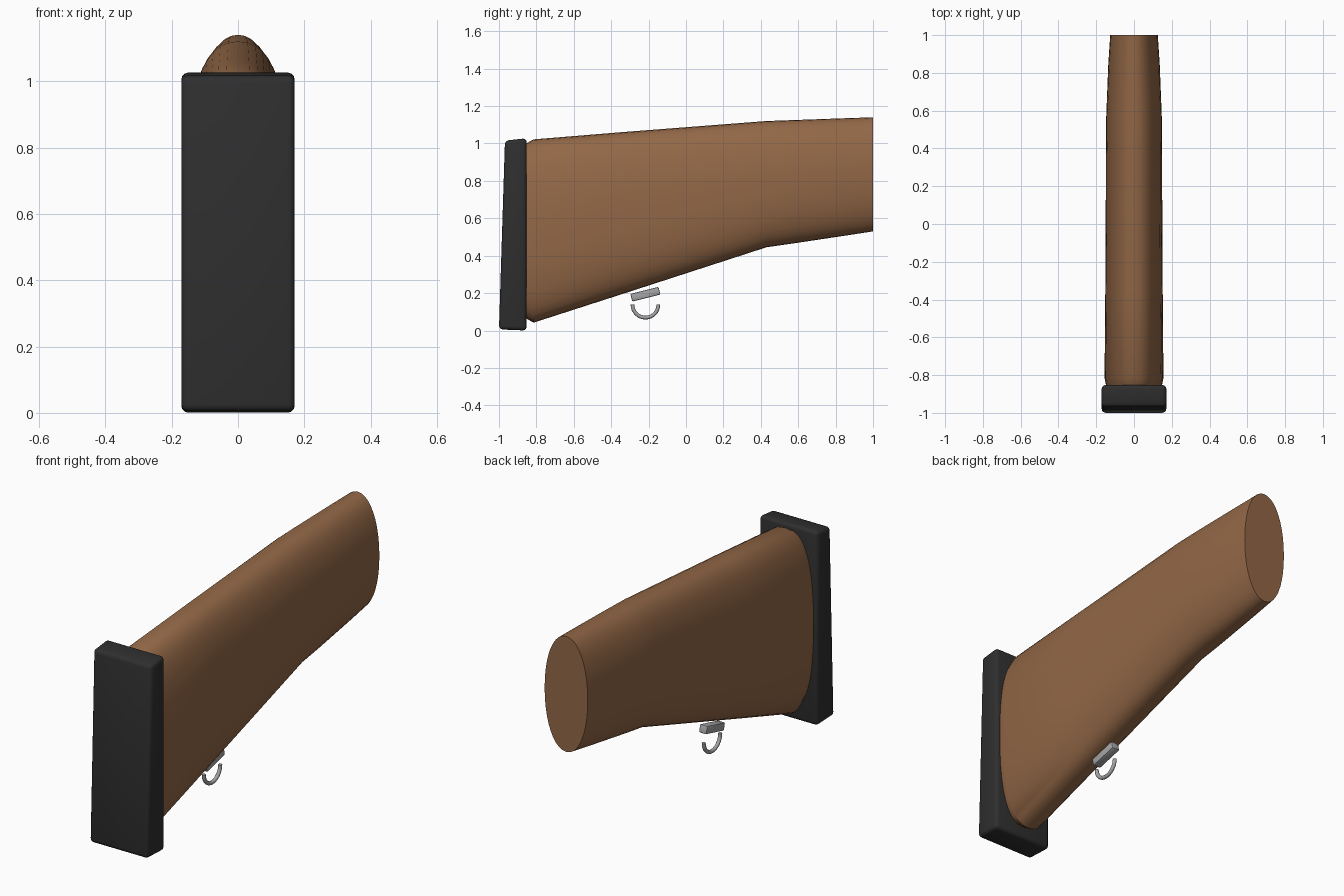
import bpy, bmesh, math
from mathutils import Matrix, Vector

if "Cube" in bpy.data.objects:
    bpy.data.objects.remove(bpy.data.objects["Cube"])


def material(name, rgb):
    m = bpy.data.materials.new(name)
    m.diffuse_color = (*rgb, 1)
    m.use_nodes = True
    m.node_tree.nodes["Principled BSDF"].inputs["Base Color"].default_value = m.diffuse_color
    return m


WOOD = material("brown wood", (0.29, 0.137, 0.062))
RUBBER = material("black rubber", (0.028, 0.028, 0.028))
METAL = material("grey metal", (0.38, 0.38, 0.39))


def finish(name, bm, mat, angle=35):
    bmesh.ops.recalc_face_normals(bm, faces=bm.faces)
    me = bpy.data.meshes.new(name)
    bm.to_mesh(me)
    bm.free()
    me.materials.append(mat)
    ob = bpy.data.objects.new(name, me)
    bpy.context.collection.objects.link(ob)
    bpy.ops.object.select_all(action='DESELECT')
    ob.select_set(True)
    bpy.context.view_layer.objects.active = ob
    bpy.ops.object.shade_smooth_by_angle(angle=math.radians(angle))
    return ob


def loft(bm, rings, closed=True):
    rows = [[bm.verts.new(p) for p in r] for r in rings]
    n = len(rows[0])
    for a, b in zip(rows, rows[1:]):
        for i in range(n):
            j = (i + 1) % n
            bm.faces.new((a[i], a[j], b[j], b[i]))
    bm.faces.new(rows[0])
    bm.faces.new(rows[-1][::-1])


def section(y, top, bottom, half_w, power, n=40):
    # superellipse cross-section across x and z
    pts = []
    for i in range(n):
        a = 2 * math.pi * i / n
        c, s = math.cos(a), math.sin(a)
        x = half_w * math.copysign(abs(c) ** (2 / power), c)
        z = (top + bottom) / 2 + (top - bottom) / 2 * math.copysign(abs(s) ** (2 / power), s)
        pts.append((x, y, z))
    return pts


# wooden stock: y, top z, bottom z, half width, squareness
bm = bmesh.new()
loft(bm, [section(*s) for s in (
    (-0.855, 1.0, 0.065, 0.148, 2.5),
    (-0.815, 1.022, 0.042, 0.156, 2.5),
    (-0.35, 1.06, 0.192, 0.152, 2.45),
    (0.43, 1.12, 0.445, 0.148, 2.3),
    (0.57, 1.125, 0.465, 0.147, 2.25),
    (0.85, 1.135, 0.507, 0.136, 2.15),
    (1.0, 1.14, 0.53, 0.126, 2.1))])
finish("wooden_stock", bm, WOOD)

# butt pad: tapered slab with rounded edges
bm = bmesh.new()
w = 0.171
loft(bm, [[(x, -1.0, 0.006), (x, -0.852, 0.0), (x, -0.852, 1.028), (x, -0.968, 1.015)]
          for x in (-w, w)])
bmesh.ops.bevel(bm, geom=bm.edges[:], offset=0.02, segments=3, profile=0.5, affect='EDGES')
finish("butt_pad", bm, RUBBER)

# sling mount block under the stock, tilted along the underside
bm = bmesh.new()
bmesh.ops.create_cube(bm, size=1, matrix=Matrix.Translation((0, -0.217, 0.194))
                      @ Matrix.Rotation(math.radians(14), 4, 'X')
                      @ Matrix.Diagonal((0.045, 0.155, 0.042, 1)))
bmesh.ops.bevel(bm, geom=bm.edges[:], offset=0.006, segments=2, profile=0.5, affect='EDGES')
finish("sling_mount", bm, METAL)

# half-ring sling loop below the mount
bm = bmesh.new()
rings = []
for i in range(17):
    a = math.pi + math.pi * i / 16
    d = Vector((0, math.cos(a), math.sin(a)))
    centre = Vector((0, -0.217, 0.138)) + d * 0.069
    rings.append([centre + d * 0.01 * math.cos(t) + Vector((0.01 * math.sin(t), 0, 0))
                  for t in (2 * math.pi * k / 10 for k in range(10))])
loft(bm, rings)
finish("sling_loop", bm, METAL, 40)
